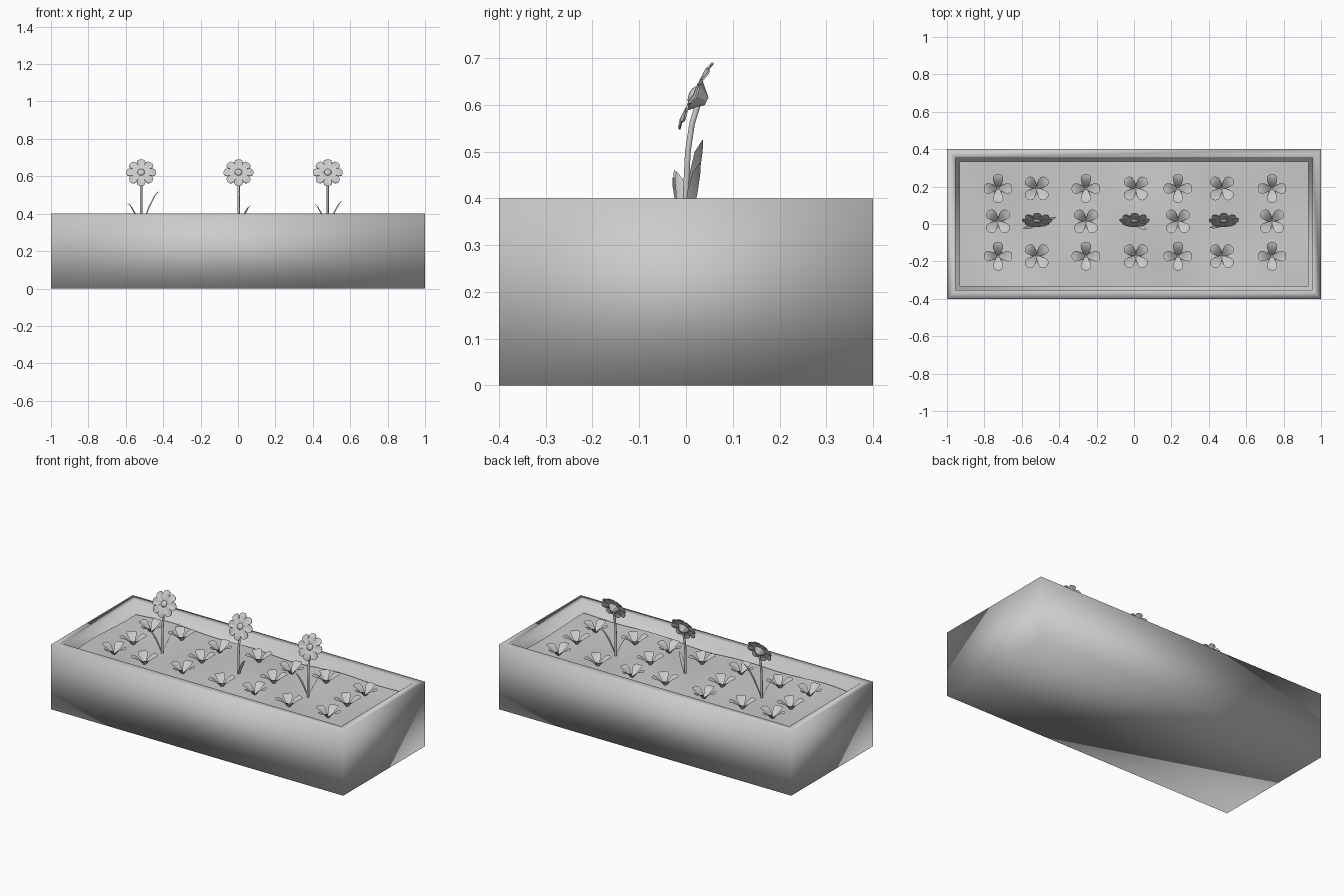
import bpy, bmesh, math
from mathutils import Matrix, Vector

if "Cube" in bpy.data.objects:
    bpy.data.objects.remove(bpy.data.objects["Cube"])

def finish(bm, name, smooth=True, recalc=False):
    if recalc:
        bmesh.ops.recalc_face_normals(bm, faces=bm.faces)
    me = bpy.data.meshes.new(name)
    bm.to_mesh(me)
    bm.free()
    ob = bpy.data.objects.new(name, me)
    bpy.context.collection.objects.link(ob)
    for p in me.polygons:
        p.use_smooth = smooth
    return ob

def blade(bm, mat, profile, fold=0.2):
    """Leaf or petal along local x; profile rows are (reach, half width, height)."""
    rows = []
    for r, w, z in profile:
        rows.append([bm.verts.new(mat @ Vector((r, s * w, z - (1 - abs(s)) * w * fold)))
                     for s in (-1, 0, 1)])
    for a, b in zip(rows, rows[1:]):
        for i in range(2):
            bm.faces.new((a[i], b[i], b[i + 1], a[i + 1]))

def rot_z(a):
    return Matrix.Rotation(a, 4, 'Z')

def soil_z(x, y):
    return 0.328 + 0.008 * math.sin(5 * x + 1.5) * math.cos(7 * y) + 0.006 * math.sin(11 * x + 9 * y)

# planter box: block with a sunken top
bm = bmesh.new()
bmesh.ops.create_cube(bm, size=1, matrix=Matrix.Translation((0, 0, 0.2)) @ Matrix.Diagonal((2, 0.8, 0.4, 1)))
bm.normal_update()
top = [f for f in bm.faces if f.normal.z > 0.9]
bmesh.ops.inset_individual(bm, faces=top, thickness=0.066)
well = bmesh.ops.extrude_discrete_faces(bm, faces=top)['faces']
bmesh.ops.translate(bm, verts=well[0].verts, vec=(0, 0, -0.12))
finish(bm, "planter_box", recalc=True)

# gently bumpy soil
bm = bmesh.new()
bmesh.ops.create_grid(bm, x_segments=28, y_segments=12, size=1)
for v in bm.verts:
    x, y = v.co.x * 0.934, v.co.y * 0.334
    v.co = (x, y, soil_z(x, y))
finish(bm, "soil")

# four-leaf sprouts, alternating straight and diagonal
SPROUT = [(0.004, 0.008, 0), (0.02, 0.016, 0.02), (0.04, 0.026, 0.04),
          (0.058, 0.028, 0.05), (0.07, 0.02, 0.051), (0.076, 0.008, 0.049)]
columns = [-0.727, -0.52, -0.257, 0.01, 0.235, 0.47, 0.738]
for j, y in enumerate((-0.172, 0.014, 0.19)):
    for i, x in enumerate(columns):
        if j == 1 and i % 2:
            continue  # tall flowers stand here
        bm = bmesh.new()
        turn = math.pi / 4 if (i % 2 or j == 1) else 0
        for k in range(4):
            blade(bm, Matrix.Translation((x, y, soil_z(x, y))) @ rot_z(turn + k * math.pi / 2), SPROUT)
        finish(bm, "sprout")

# tall flowers with their leaves given as (dx, dy, tip height)
PETAL = [(0.008, 0.004, 0.002), (0.035, 0.015, 0.006), (0.06, 0.023, 0.006),
         (0.073, 0.019, 0.002), (0.08, 0.006, -0.001)]
flowers = {-0.518: [(0.1, 0.036, 0.525), (-0.075, -0.025, 0.46)],
           0.003: [(0.065, -0.028, 0.445)],
           0.48: [(0.082, 0.03, 0.475), (-0.075, -0.02, 0.457)]}
for x, leaves in flowers.items():
    # curved stem
    cu = bpy.data.curves.new("stem", 'CURVE')
    cu.dimensions = '3D'
    cu.bevel_depth = 0.007
    cu.bevel_resolution = 1
    cu.use_fill_caps = True
    sp = cu.splines.new('POLY')
    path = [(0, 0.30), (0, 0.42), (0.004, 0.5), (0.013, 0.56), (0.029, 0.612)]
    sp.points.add(len(path) - 1)
    for p, (y, z) in zip(sp.points, path):
        p.co = (x, y, z, 1)
    bpy.context.collection.objects.link(bpy.data.objects.new("stem", cu))

    # petals on a tilted head
    head = Matrix.Translation((x, 0.019, 0.62)) @ Matrix.Rotation(math.radians(63), 4, 'X')
    bm = bmesh.new()
    for k in range(8):
        blade(bm, head @ rot_z(k * math.pi / 4), PETAL, 0.12)
    petals = finish(bm, "flower_petals", False)
    sol = petals.modifiers.new("thickness", 'SOLIDIFY')
    sol.thickness = 0.004

    # centre button and green cup behind
    bm = bmesh.new()
    bmesh.ops.create_uvsphere(bm, u_segments=10, v_segments=6, radius=1,
                              matrix=head @ Matrix.Translation((0, 0, 0.004)) @ Matrix.Diagonal((0.02, 0.02, 0.009, 1)))
    finish(bm, "flower_centre")
    bm = bmesh.new()
    bmesh.ops.create_cone(bm, cap_ends=True, segments=8, radius1=0.009, radius2=0.038, depth=0.03,
                          matrix=head @ Matrix.Translation((0, 0, -0.013)))
    finish(bm, "flower_cup", False)

    # curved grass-like leaves
    bm = bmesh.new()
    for dx, dy, tip in leaves:
        r, h = math.hypot(dx, dy), tip - 0.32
        prof = [(r * t, w, h * (1 - (1 - t) ** 1.5)) for t, w in
                ((0, 0.005), (0.2, 0.009), (0.45, 0.012), (0.75, 0.009), (1, 0.001))]
        blade(bm, Matrix.Translation((x, 0, 0.32)) @ rot_z(math.atan2(dy, dx)), prof, 0.3)
    finish(bm, "flower_leaves")
